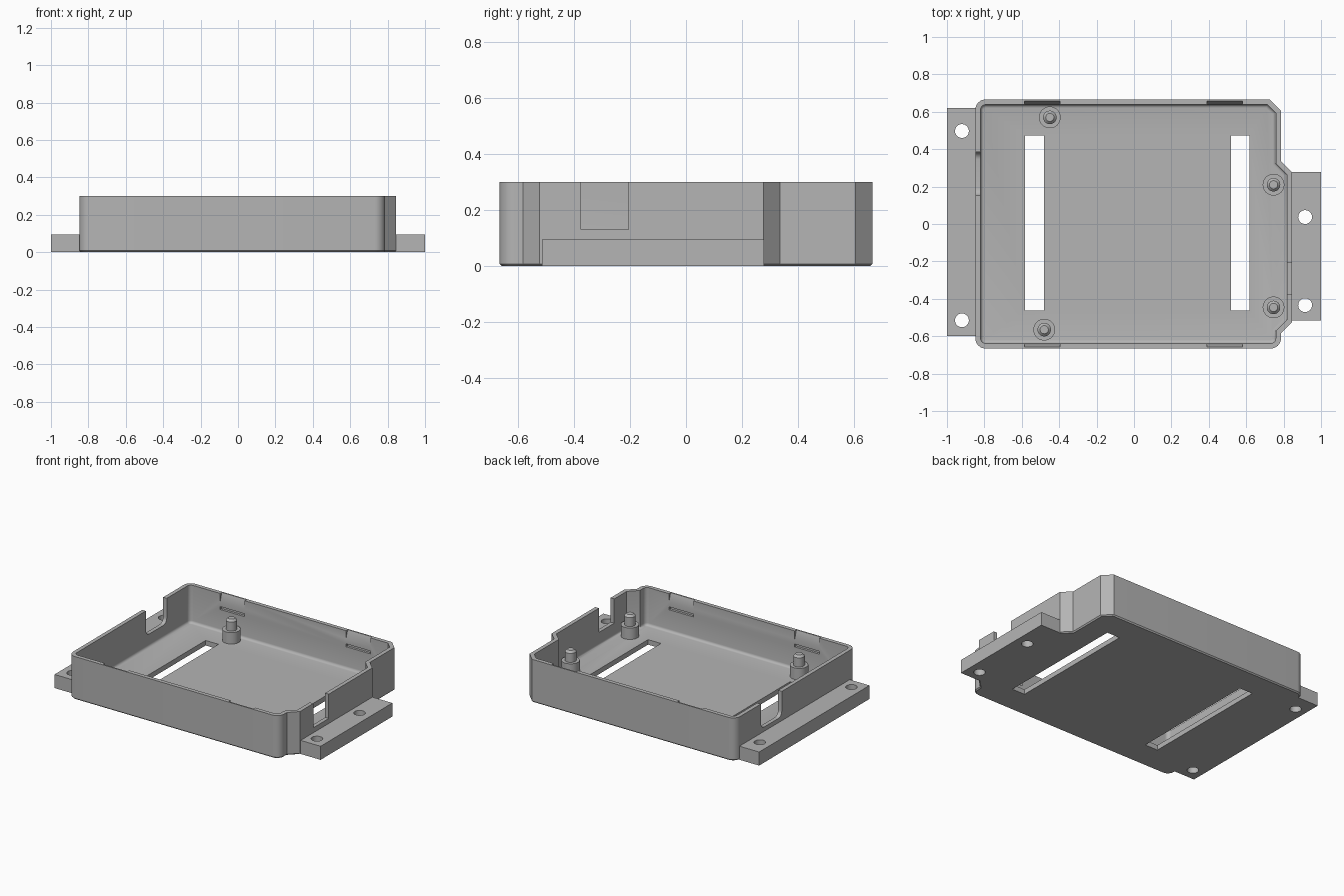
import bpy, bmesh, math
from mathutils import Vector

cube = bpy.data.objects.get("Cube")
if cube:
    bpy.data.objects.remove(cube, do_unlink=True)

grey = bpy.data.materials.new("plain grey plastic")
grey.use_nodes = True
grey.diffuse_color = (0.46, 0.46, 0.46, 1)
grey.node_tree.nodes["Principled BSDF"].inputs["Base Color"].default_value = (0.46, 0.46, 0.46, 1)

HEIGHT, FLOOR, WALL = 0.3, 0.035, 0.028
FLANGE = 0.095


def prism(name, points, lo, hi, axis="z", bottom_bevel=0, segments=1):
    """Extrude a 2D outline along z, or a (y, z) outline along x."""
    bm = bmesh.new()
    place = (lambda a, b, h: (a, b, h)) if axis == "z" else (lambda a, b, h: (h, a, b))
    rings = [[bm.verts.new(place(a, b, h)) for a, b in points] for h in (lo, hi)]
    base = bm.faces.new(rings[0])
    bm.faces.new(rings[1])
    n = len(points)
    for i in range(n):
        j = (i + 1) % n
        bm.faces.new((rings[0][i], rings[0][j], rings[1][j], rings[1][i]))
    bmesh.ops.recalc_face_normals(bm, faces=bm.faces)
    if bottom_bevel:
        bmesh.ops.bevel(bm, geom=list(base.edges), offset=bottom_bevel,
                        segments=segments, profile=0.5, affect="EDGES")
    return finish(name, bm)


def finish(name, bm):
    mesh = bpy.data.meshes.new(name)
    bm.to_mesh(mesh)
    bm.free()
    mesh.materials.append(grey)
    obj = bpy.data.objects.new(name, mesh)
    bpy.context.collection.objects.link(obj)
    return obj


def box(name, x, y, z):
    return prism(name, [(x[0], y[0]), (x[1], y[0]), (x[1], y[1]), (x[0], y[1])], *z)


def circle(x, y, r, n=32):
    return [(x + r * math.cos(math.tau * i / n), y + r * math.sin(math.tau * i / n))
            for i in range(n)]


def outline(corners, inset):
    """Inset a counter-clockwise polygon and round the corners that have a radius."""
    result, n = [], len(corners)
    for i in range(n):
        prev, here, nxt = (Vector(corners[(i + k) % n][:2]) for k in (-1, 0, 1))
        d0, d1 = (here - prev).normalized(), (nxt - here).normalized()
        n0, n1 = Vector((-d0.y, d0.x)), Vector((-d1.y, d1.x))
        miter = (n0 + n1) / (1 + n0.dot(n1))
        radius = corners[i][2] - inset
        if corners[i][2] == 0:
            result.append(tuple(here + miter * inset))
            continue
        centre = here + miter * corners[i][2]
        for k in range(9):
            t = k / 8 * math.pi / 2
            result.append(tuple(centre - radius * (n0 * math.cos(t) + n1 * math.sin(t))))
    return result


def cut(target, cutters):
    for c in cutters:
        c.hide_render = True
        mod = target.modifiers.new("cut", "BOOLEAN")
        mod.operation, mod.solver, mod.object = "DIFFERENCE", "EXACT", c
    dg = bpy.context.evaluated_depsgraph_get()
    mesh = bpy.data.meshes.new_from_object(target.evaluated_get(dg))
    target.modifiers.clear()
    target.data = mesh
    for c in cutters:
        bpy.data.objects.remove(c, do_unlink=True)


def smooth(obj):
    bpy.ops.object.select_all(action="DESELECT")
    obj.select_set(True)
    bpy.context.view_layer.objects.active = obj
    bpy.ops.object.shade_smooth_by_angle(angle=math.radians(35))


# Tray outline: (x, y, corner radius), with a shallow bulge on the +x side
corners = [(-0.848, -0.666, 0.055), (0.786, -0.666, 0.055), (0.786, -0.583, 0),
           (0.846, -0.523, 0), (0.846, 0.276, 0), (0.786, 0.336, 0),
           (0.786, 0.606, 0), (0.726, 0.666, 0), (-0.848, 0.666, 0.055)]
tray = prism("tray", outline(corners, 0), 0, HEIGHT, bottom_bevel=0.008)
cutters = [prism("cavity", outline(corners, WALL), FLOOR, 0.4, bottom_bevel=0.018, segments=4)]

# Long floor slots
for x in (-0.532, 0.568):
    cutters.append(box("floor_slot", (x - 0.05, x + 0.05), (-0.463, 0.473), (-0.1, 0.1)))

# Cable notches: square on one side, round-bottomed on the other
cutters.append(box("square_notch", (0.8, 0.9), (-0.375, -0.205), (0.13, 0.4)))
rounded = [(0.152, 0.4, 0), (0.152, 0.125, 0.04), (0.384, 0.125, 0.04), (0.384, 0.4, 0)]
cutters.append(prism("round_notch", outline(rounded, 0), -0.9, -0.8, "x"))

# Lid catches: tapered lead-in at the rim with a groove below
for side in (-1, 1):
    for x in (-0.49, 0.484):
        lead = [(0.625, 0.32), (0.657, 0.32), (0.657, 0.3), (0.637, 0.24), (0.625, 0.24)]
        groove = [(0.625, 0.188), (0.654, 0.188), (0.654, 0.208), (0.625, 0.208)]
        for shape in (lead, groove):
            cutters.append(prism("catch", [(side * y, z) for y, z in shape],
                                 x - 0.095, x + 0.095, "x"))
cut(tray, cutters)
smooth(tray)

# Mounting flanges with screw holes
for name, x, y, holes in (
        ("right_flange", (-1, -0.832), (-0.6, 0.62), [(-0.92, 0.497), (-0.92, -0.515)]),
        ("left_flange", (0.83, 1), (-0.515, 0.278), [(0.915, 0.037), (0.915, -0.434)])):
    flange = box(name, x, y, (0, FLANGE))
    cut(flange, [prism("screw_hole", circle(hx, hy, 0.037), -0.1, 0.2) for hx, hy in holes])
    smooth(flange)

# Board posts: wide shoulder with a chamfered locating pin
profile = [(0.058, 0.02), (0.058, 0.115), (0.036, 0.115), (0.036, 0.178), (0.022, 0.192)]
for i, (x, y) in enumerate([(-0.45, 0.57), (-0.48, -0.565), (0.746, 0.21), (0.746, -0.446)]):
    bm = bmesh.new()
    rings = [[bm.verts.new((a, b, z)) for a, b in circle(x, y, r)] for r, z in profile]
    for low, high in zip(rings, rings[1:]):
        for k in range(len(low)):
            j = (k + 1) % len(low)
            bm.faces.new((low[k], low[j], high[j], high[k]))
    bm.faces.new(rings[-1])
    bm.faces.new(rings[0][::-1])
    smooth(finish(f"board_post_{i + 1}", bm))
